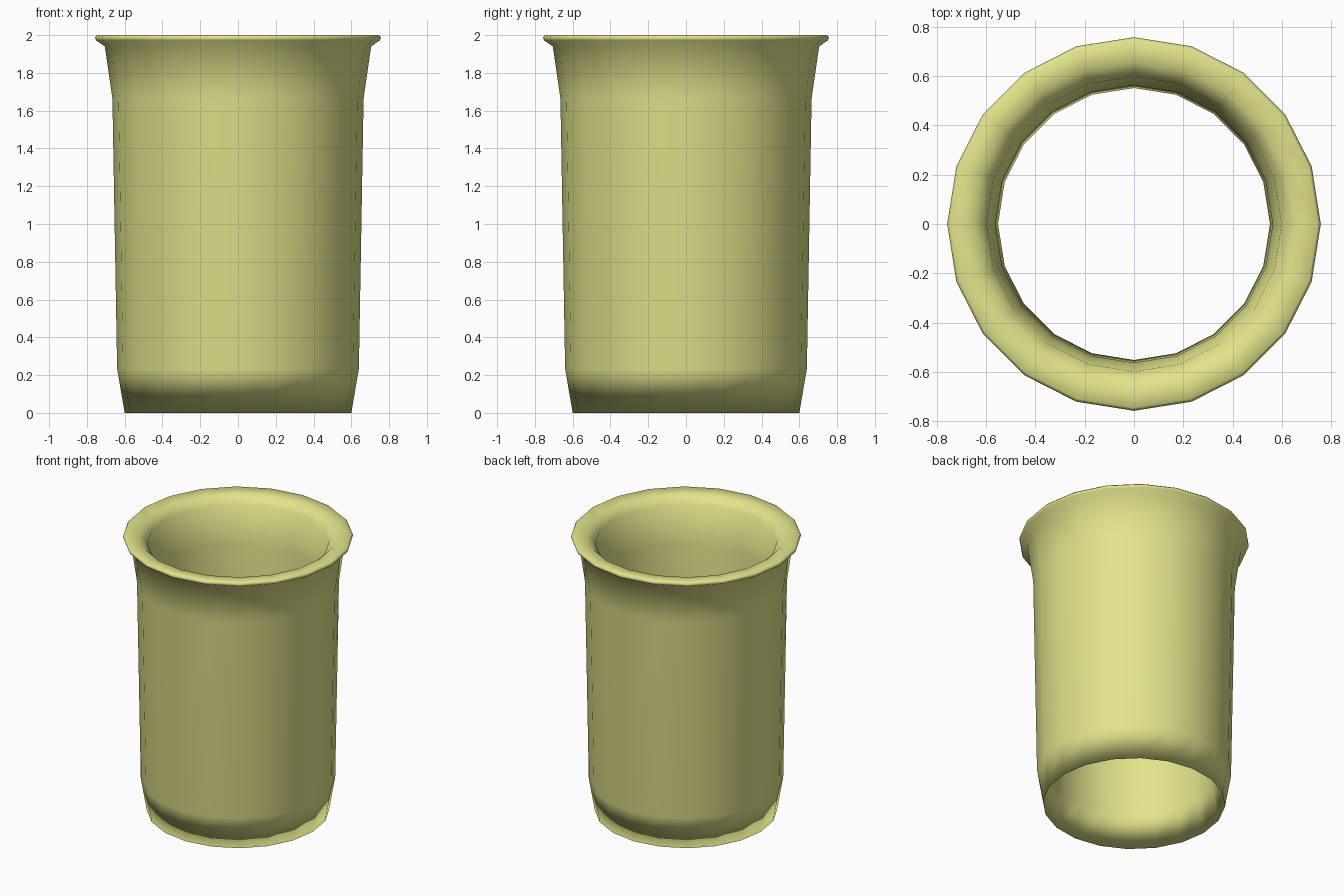
import bpy, bmesh, math

if "Cube" in bpy.data.objects:
    bpy.data.objects.remove(bpy.data.objects["Cube"])

SIDES = 20

# Closed wall profile (radius, height): outside going up, lip, inside going down
PROFILE = [(0.60, 0.0), (0.64, 0.235), (0.665, 1.665), (0.705, 1.94),
           (0.752, 1.973), (0.757, 1.988), (0.745, 2.0),
           (0.652, 1.992), (0.598, 1.94), (0.562, 1.665), (0.551, 0.235)]


def lathe(name, profile, sides):
    """Revolve a closed profile around z."""
    bm = bmesh.new()
    rings = []
    for r, z in profile:
        rings.append([bm.verts.new((r * math.cos(2 * math.pi * i / sides),
                                    r * math.sin(2 * math.pi * i / sides), z))
                      for i in range(sides)])
    for k, low in enumerate(rings):
        high = rings[(k + 1) % len(rings)]
        for i in range(sides):
            j = (i + 1) % sides
            bm.faces.new((low[i], low[j], high[j], high[i])).smooth = True
    bmesh.ops.recalc_face_normals(bm, faces=bm.faces)
    mesh = bpy.data.meshes.new(name)
    bm.to_mesh(mesh)
    bm.free()
    obj = bpy.data.objects.new(name, mesh)
    bpy.context.collection.objects.link(obj)
    return obj


# Open-ended flared tube, wall tapering to a thin edge at the bottom
sleeve = lathe("flared_sleeve", PROFILE, SIDES)
mat = bpy.data.materials.new("pale_yellow")
mat.diffuse_color = (0.76, 0.77, 0.26, 1)
mat.use_nodes = True
mat.node_tree.nodes["Principled BSDF"].inputs["Base Color"].default_value = mat.diffuse_color
sleeve.data.materials.append(mat)
